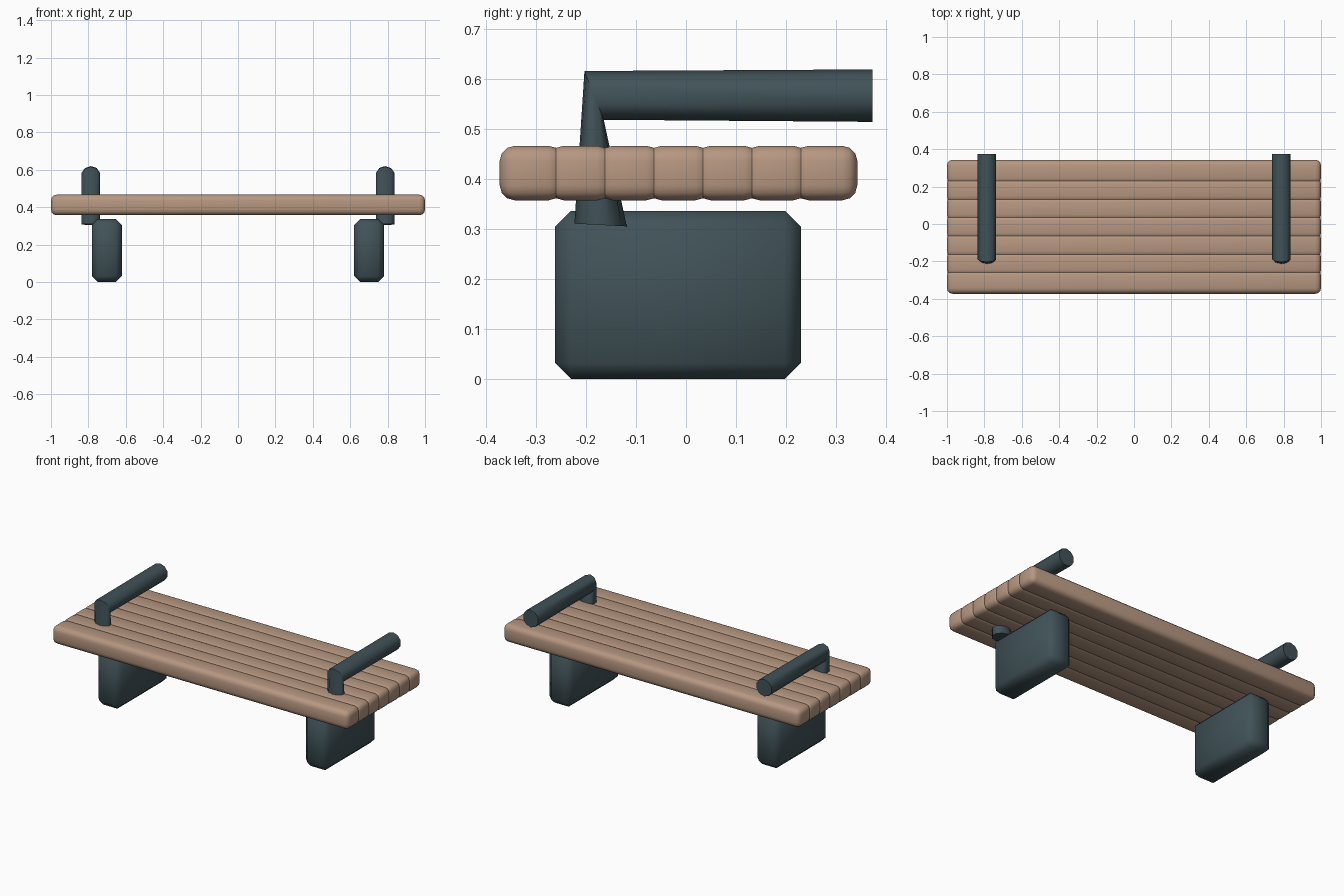
import bpy, bmesh, math
from mathutils import Vector

if "Cube" in bpy.data.objects:
    bpy.data.objects.remove(bpy.data.objects["Cube"], do_unlink=True)


def material(name, colour):
    m = bpy.data.materials.new(name)
    m.use_nodes = True
    m.diffuse_color = colour
    m.node_tree.nodes["Principled BSDF"].inputs["Base Color"].default_value = colour
    return m


wood = material("warm_wood", (0.47, 0.31, 0.22, 1))
metal = material("dark_slate_metal", (0.052, 0.085, 0.098, 1))


def finish(name, bm, mat, angle):
    bmesh.ops.recalc_face_normals(bm, faces=bm.faces)
    mesh = bpy.data.meshes.new(name)
    bm.to_mesh(mesh)
    bm.free()
    mesh.materials.append(mat)
    obj = bpy.data.objects.new(name, mesh)
    bpy.context.collection.objects.link(obj)
    bpy.ops.object.select_all(action="DESELECT")
    obj.select_set(True)
    bpy.context.view_layer.objects.active = obj
    bpy.ops.object.shade_smooth_by_angle(angle=math.radians(angle))
    return obj


def rounded_box(name, centre, size, bevel, segments, mat):
    bm = bmesh.new()
    bmesh.ops.create_cube(bm, size=1)
    bmesh.ops.scale(bm, vec=size, verts=bm.verts)
    bmesh.ops.bevel(bm, geom=bm.edges[:], offset=bevel, segments=segments,
                    profile=0.5, affect="EDGES")
    bmesh.ops.translate(bm, vec=centre, verts=bm.verts)
    return finish(name, bm, mat, 60)


def bent_pipe(name, x, stations, radius, sides, mat):
    """Loft rings along (y, z, tilt) stations in a plane of constant x."""
    bm = bmesh.new()
    rings = []
    for y, z, tilt in stations:
        across = Vector((0, -math.sin(tilt), math.cos(tilt)))
        ring = []
        for i in range(sides):
            a = math.tau * i / sides
            side = Vector((radius * math.sin(a), 0, 0))
            ring.append(bm.verts.new(Vector((x, y, z)) + side + across * radius * math.cos(a)))
        rings.append(ring)
    for low, high in zip(rings, rings[1:]):
        for i in range(sides):
            j = (i + 1) % sides
            bm.faces.new((low[i], low[j], high[j], high[i]))
    bm.faces.new(rings[0])
    bm.faces.new(rings[-1])
    return finish(name, bm, mat, 50)


# Seat planks, slightly overlapping
for i in range(7):
    rounded_box(f"seat_plank_{i + 1}", (0, -0.309 + 0.098 * i, 0.4125),
                (2, 0.128, 0.109), 0.03, 3, wood)

# Support blocks and armrests on both sides
for label, s in (("right", -1), ("left", 1)):
    rounded_box(f"{label}_leg", (0.701 * s, -0.016, 0.1685),
                (0.16, 0.492, 0.337), 0.032, 1, metal)
    bent_pipe(f"{label}_armrest", 0.787 * s,
              [(-0.171, 0.3085, math.radians(87)),
               (-0.184, 0.568, math.radians(21.6)),
               (0.373, 0.5675, 0)], 0.0525, 10, metal)
